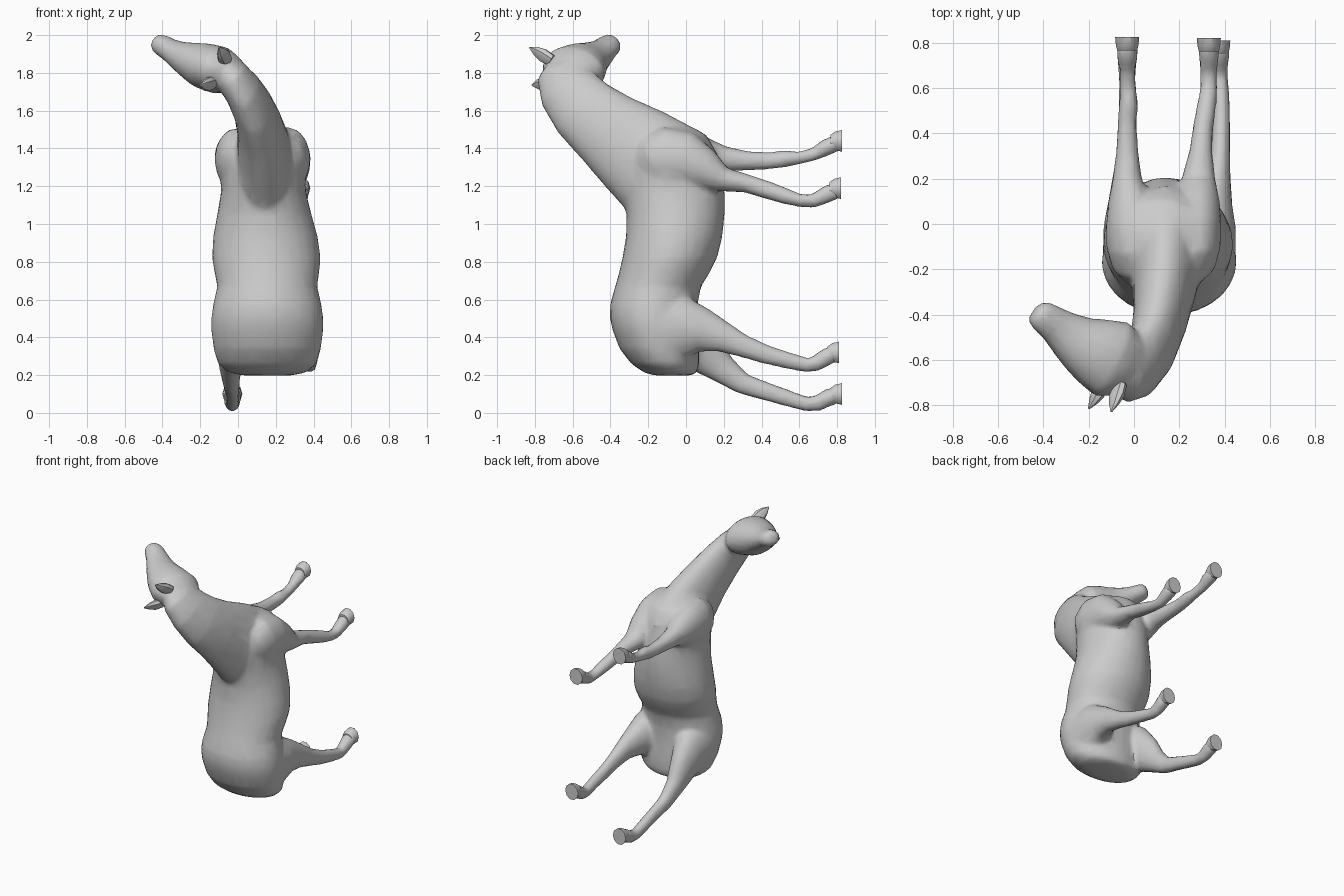
import bpy, bmesh, math
from mathutils import Vector


def loft(name, stations, ref=(1, 0, 0), axis=None, sides=20):
    """Skin elliptical rings; station = x, y, z, radius along ref, other radius."""
    bm = bmesh.new()
    pts = [Vector(s[:3]) for s in stations]
    rings = []
    for i, s in enumerate(stations):
        t = Vector(axis) if axis else pts[min(i + 1, len(pts) - 1)] - pts[max(i - 1, 0)]
        t.normalize()
        u = Vector(ref)
        u = (u - t * u.dot(t)).normalized()
        v = t.cross(u)
        rings.append([bm.verts.new(pts[i] + u * s[3] * math.cos(2 * math.pi * k / sides)
                                   + v * s[4] * math.sin(2 * math.pi * k / sides))
                      for k in range(sides)])
    for a, b in zip(rings, rings[1:]):
        for k in range(sides):
            n = (k + 1) % sides
            bm.faces.new((a[k], a[n], b[n], b[k]))
    bm.faces.new(rings[0])
    bm.faces.new(rings[-1])
    bmesh.ops.recalc_face_normals(bm, faces=bm.faces)
    me = bpy.data.meshes.new(name)
    bm.to_mesh(me)
    bm.free()
    ob = bpy.data.objects.new(name, me)
    bpy.context.collection.objects.link(ob)
    return ob


# trunk: x centre, z, back y, belly y, half width
trunk = [(.155, .198, -.17, .03, .13), (.155, .215, -.225, .06, .21), (.155, .26, -.29, .07, .262),
         (.155, .34, -.352, .07, .285), (.155, .44, -.39, .06, .297), (.155, .50, -.403, .06, .297),
         (.155, .57, -.403, .06, .288), (.155, .67, -.375, .08, .265), (.153, .74, -.355, .125, .277),
         (.15, .82, -.337, .165, .288), (.145, .93, -.318, .192, .278), (.14, 1.05, -.315, .205, .25),
         (.135, 1.17, -.335, .205, .225), (.13, 1.29, -.34, .185, .225), (.13, 1.40, -.30, .15, .215),
         (.13, 1.47, -.24, .11, .18), (.13, 1.505, -.19, .05, .13), (.13, 1.525, -.16, -.03, .07)]
parts = [loft("body", [(x, (a + b) / 2, z, w, (b - a) / 2) for x, z, a, b, w in trunk],
              axis=(0, 0, 1), sides=28)]

# neck
parts.append(loft("neck", [
    (.14, -.02, 1.18, .13, .27), (.14, -.09, 1.25, .17, .285), (.14, -.15, 1.30, .165, .28),
    (.135, -.28, 1.40, .14, .25), (.115, -.42, 1.505, .12, .21), (.08, -.545, 1.61, .105, .185),
    (.025, -.62, 1.71, .098, .165), (-.035, -.645, 1.785, .095, .145),
    (-.08, -.645, 1.825, .07, .10)], sides=24))

# head, turned to one side
LATERAL = (.46, -.1, .88)
parts.append(loft("head", [
    (-.01, -.65, 1.775, .06, .09), (-.04, -.63, 1.79, .10, .15), (-.10, -.595, 1.815, .128, .18),
    (-.19, -.555, 1.84, .122, .15), (-.25, -.52, 1.865, .10, .122), (-.31, -.475, 1.892, .077, .097),
    (-.355, -.44, 1.918, .063, .08), (-.40, -.41, 1.945, .058, .073),
    (-.425, -.392, 1.957, .052, .06), (-.437, -.382, 1.962, .035, .04)], ref=LATERAL))

# shoulders and front legs
parts.append(loft("front_leg_left", [
    (.02, -.24, 1.28, .05, .08), (-.0, -.17, 1.32, .10, .145), (-.008, -.10, 1.34, .115, .17),
    (-.01, .0, 1.35, .115, .15), (-.02, .10, 1.35, .095, .115), (-.03, .20, 1.345, .065, .07),
    (-.03, .32, 1.335, .05, .052), (-.03, .45, 1.335, .042, .046), (-.025, .52, 1.345, .044, .046),
    (-.025, .60, 1.35, .037, .034), (-.03, .68, 1.37, .036, .036), (-.03, .74, 1.405, .048, .045),
    (-.03, .80, 1.43, .046, .046)]))
parts.append(loft("front_leg_right", [
    (.24, -.24, 1.28, .05, .08), (.26, -.17, 1.32, .10, .145), (.267, -.10, 1.345, .115, .17),
    (.27, .0, 1.34, .115, .15), (.28, .10, 1.29, .10, .11), (.285, .20, 1.235, .075, .065),
    (.295, .32, 1.215, .052, .05), (.305, .43, 1.18, .046, .048), (.32, .52, 1.15, .044, .044),
    (.33, .60, 1.125, .038, .036), (.33, .67, 1.12, .037, .038), (.33, .74, 1.155, .047, .046),
    (.33, .80, 1.18, .047, .047)]))

# thighs and hind legs
parts.append(loft("hind_leg_right", [
    (.30, -.25, .43, .09, .12), (.325, -.14, .45, .125, .19), (.335, .0, .45, .115, .165),
    (.35, .10, .435, .085, .115), (.37, .20, .40, .058, .082), (.38, .30, .355, .045, .062),
    (.385, .42, .31, .04, .052), (.385, .53, .28, .038, .046), (.38, .64, .252, .037, .04),
    (.375, .69, .262, .041, .043), (.375, .74, .295, .047, .047), (.375, .785, .315, .047, .047)]))
parts.append(loft("hind_leg_left", [
    (.01, -.25, .42, .09, .12), (-.015, -.14, .43, .125, .19), (-.025, .0, .40, .11, .17),
    (-.035, .09, .33, .08, .125), (-.04, .19, .235, .058, .08), (-.035, .30, .155, .045, .058),
    (-.03, .42, .115, .04, .05), (-.03, .53, .08, .04, .045), (-.03, .64, .046, .038, .04),
    (-.03, .70, .052, .042, .044), (-.03, .75, .08, .048, .047), (-.03, .80, .095, .046, .047)]))

# fuse the parts into one skin with softened joins
bpy.ops.object.select_all(action='DESELECT')
for ob in parts:
    ob.select_set(True)
bpy.context.view_layer.objects.active = parts[0]
bpy.ops.object.join()
body = parts[0]
rem = body.modifiers.new("fuse", 'REMESH')
rem.mode = 'VOXEL'
rem.voxel_size = .014
smo = body.modifiers.new("soften", 'SMOOTH')
smo.factor = .5
smo.iterations = 10
dec = body.modifiers.new("facets", 'DECIMATE')
dec.ratio = .12

# hooves: flat-soled, flared to the ground plane
extras = []
for name, x, y, z in [("hoof_front_left", -.03, .825, 1.44), ("hoof_front_right", .33, .82, 1.19),
                      ("hoof_hind_right", .372, .81, .32), ("hoof_hind_left", -.03, .825, .1)]:
    extras.append(loft(name, [(x, y - .06, z - .01, .044, .044), (x, y - .035, z, .05, .052),
                              (x, y, z, .053, .06)], axis=(0, 1, 0), sides=10))

# ears: pointed leaf shapes
for name, base, tip in [("ear_left", (-.06, -.71, 1.865), (-.10, -.828, 1.935)),
                        ("ear_right", (-.13, -.70, 1.745), (-.20, -.815, 1.735))]:
    b, t = Vector(base), Vector(tip)
    extras.append(loft(name, [(*b.lerp(t, f), w, d) for f, w, d in
                              [(0, .035, .025), (.4, .042, .028), (.7, .03, .018), (1, .004, .004)]],
                       ref=LATERAL, sides=8))

# shading
for ob in [body] + extras:
    bpy.ops.object.select_all(action='DESELECT')
    ob.select_set(True)
    bpy.context.view_layer.objects.active = ob
    for m in list(ob.modifiers):
        bpy.ops.object.modifier_apply(modifier=m.name)
    bpy.ops.object.shade_smooth_by_angle(angle=math.radians(35))
body.name = "horse_body"
